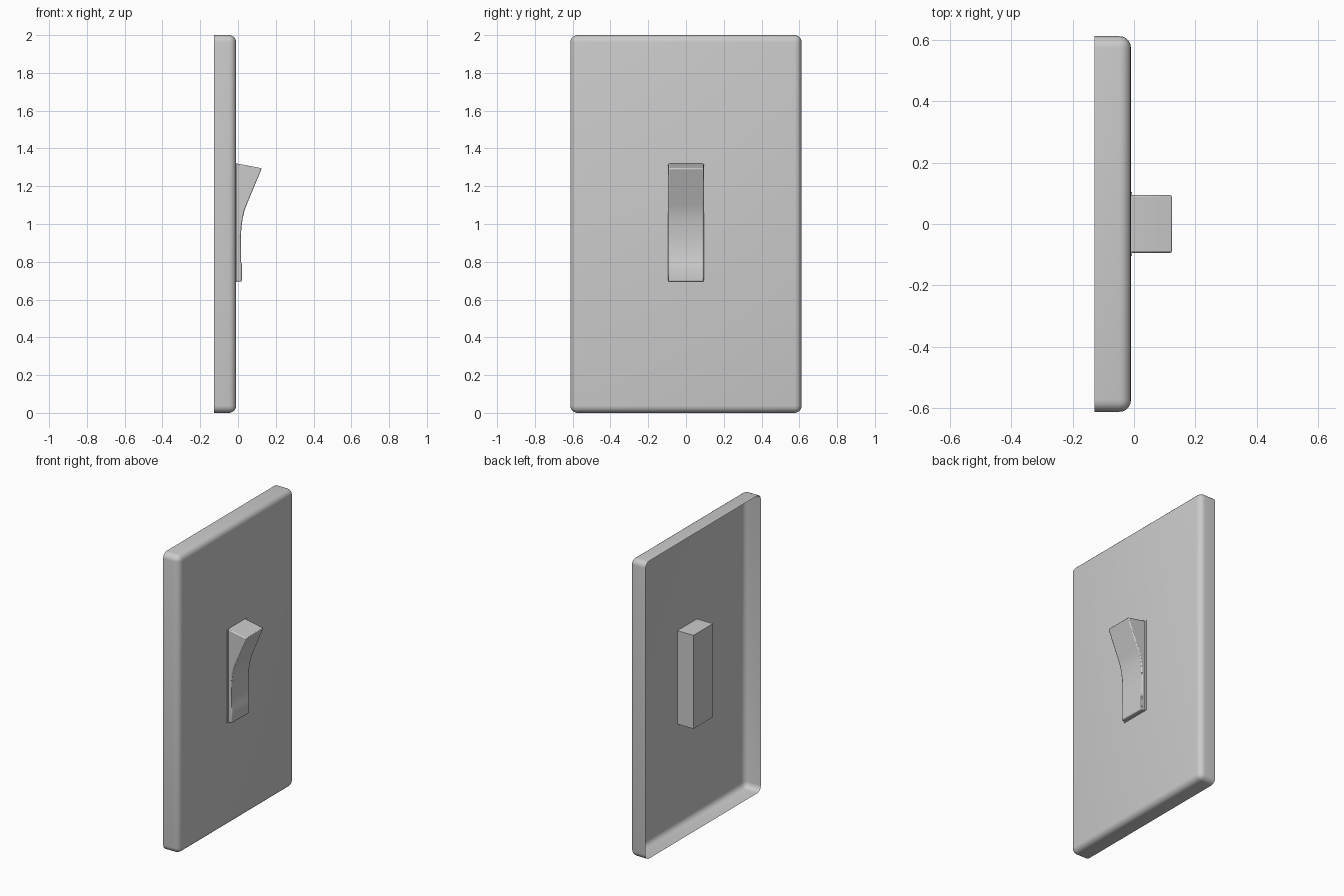
import bpy
import bmesh
import math

if "Cube" in bpy.data.objects:
    bpy.data.objects.remove(bpy.data.objects["Cube"], do_unlink=True)

BACK, FACE = -0.128, -0.01
GREY = (0.6, 0.6, 0.6, 1)

grey = bpy.data.materials.new("light grey plastic")
grey.use_nodes = True
grey.diffuse_color = GREY
grey.node_tree.nodes["Principled BSDF"].inputs["Base Color"].default_value = GREY


def finish(bm, name):
    """Turn a bmesh into a smooth shaded object that keeps its sharp edges."""
    bmesh.ops.recalc_face_normals(bm, faces=bm.faces)
    mesh = bpy.data.meshes.new(name)
    bm.to_mesh(mesh)
    bm.free()
    mesh.materials.append(grey)
    obj = bpy.data.objects.new(name, mesh)
    bpy.context.collection.objects.link(obj)
    bpy.ops.object.select_all(action="DESELECT")
    obj.select_set(True)
    bpy.context.view_layer.objects.active = obj
    bpy.ops.object.shade_smooth_by_angle(angle=math.radians(35))
    return obj


def prism(profile, half_width):
    """Extrude an (x, z) profile along y."""
    bm = bmesh.new()
    face = bm.faces.new([bm.verts.new((x, -half_width, z)) for x, z in profile])
    sweep = bmesh.ops.extrude_face_region(bm, geom=[face])["geom"]
    moved = [v for v in sweep if isinstance(v, bmesh.types.BMVert)]
    bmesh.ops.translate(bm, verts=moved, vec=(0, 2 * half_width, 0))
    return bm


def rectangle(x0, x1, z0, z1):
    return [(x0, z0), (x1, z0), (x1, z1), (x0, z1)]


# Wall plate: thin shell, rounded at the front and open at the back
bm = prism(rectangle(BACK, FACE, 0, 2), 0.612)
rounded = [e for e in bm.edges if any(v.co.x > BACK + 0.01 for v in e.verts)]
bmesh.ops.bevel(bm, geom=rounded, offset=0.038, segments=5, profile=0.5, affect="EDGES")
bmesh.ops.recalc_face_normals(bm, faces=bm.faces)
open_side = [f for f in bm.faces if f.normal.x < -0.99]
bmesh.ops.delete(bm, geom=open_side, context="FACES")
finish(bm, "wall_plate")

# Housing behind the switch, showing as a narrow frame around it
finish(prism(rectangle(BACK, FACE + 0.004, 0.692, 1.32), 0.104), "switch_housing")

# Rocker paddle: flat lower half sweeping out to a raised top
paddle = [
    (-0.03, 0.695), (0.02, 0.695), (0.02, 0.79), (0.015, 0.8), (0.015, 0.93),
    (0.018, 0.98), (0.025, 1.03), (0.034, 1.07), (0.045, 1.1),
    (0.126, 1.295), (-0.01, 1.321), (-0.03, 1.321),
]
rocker = finish(prism(paddle, 0.094), "rocker_paddle")
soft = rocker.modifiers.new("soft edges", "BEVEL")
soft.width = 0.006
soft.segments = 2
soft.limit_method = "ANGLE"
soft.angle_limit = math.radians(50)
